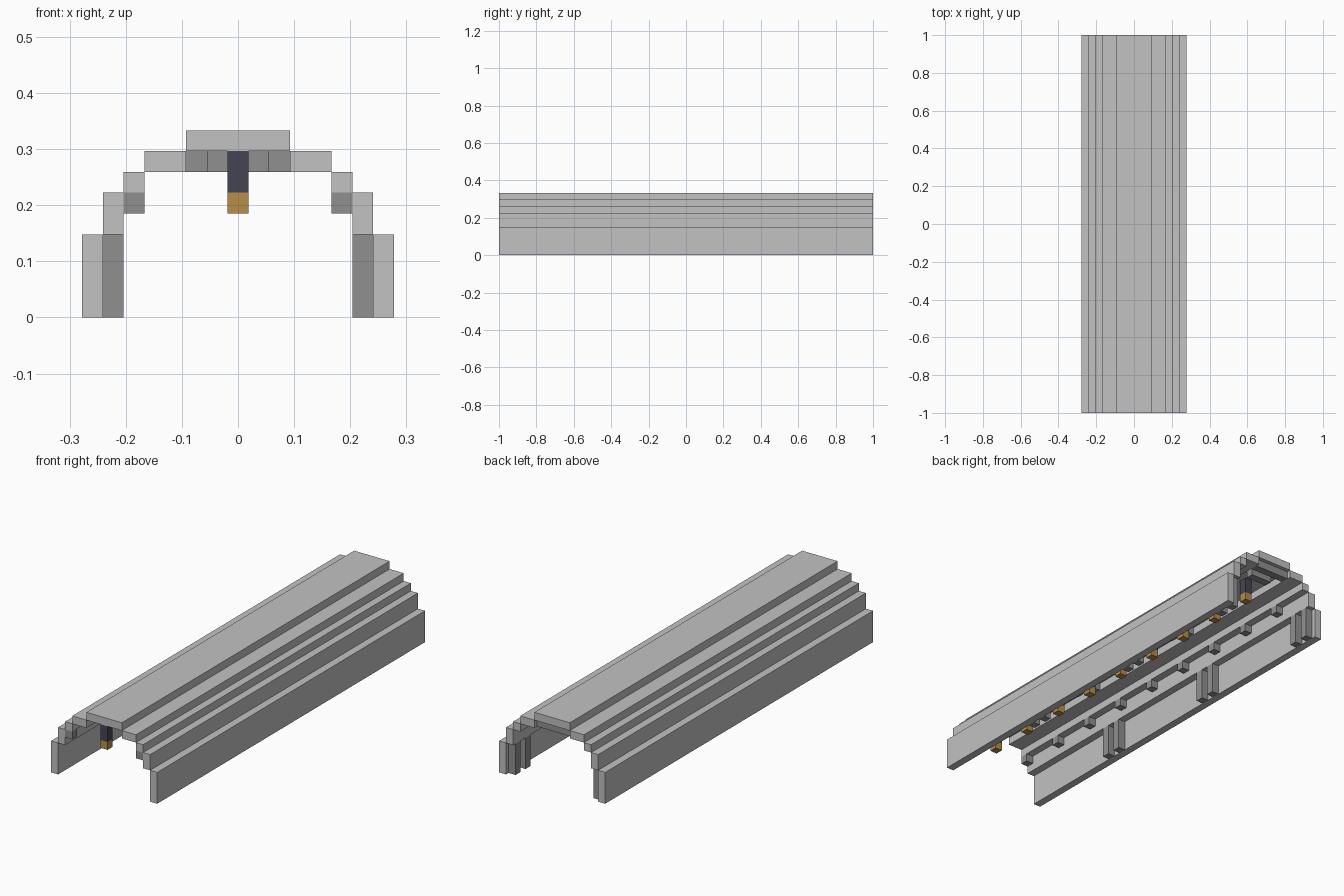
import bpy
import bmesh
from mathutils import Matrix, Vector

default = bpy.data.objects.get("Cube")
if default:
    bpy.data.objects.remove(default, do_unlink=True)

U = 1 / 27          # one block
HALF = 27           # half the length, in blocks


def material(name, rgb):
    m = bpy.data.materials.new(name)
    m.use_nodes = True
    m.diffuse_color = (*rgb, 1)
    m.node_tree.nodes["Principled BSDF"].inputs["Base Color"].default_value = (*rgb, 1)
    return m


shell = material("light grey shell", (0.54, 0.54, 0.54))
trim = material("mid grey trim", (0.28, 0.28, 0.28))
dark = material("dark slate", (0.06, 0.06, 0.09))
amber = material("amber lamp", (0.48, 0.27, 0.06))


def blocks(name, mat, x, z, rows, mirror=False):
    """Boxes with one x and z span, repeated for each y span, in block units."""
    bm = bmesh.new()
    sides = (1, -1) if mirror else (1,)
    for side in sides:
        for y in rows:
            lo = Vector((x[0], y[0], z[0])) * U
            hi = Vector((x[1], y[1], z[1])) * U
            mid = (lo + hi) / 2
            mid.x *= side
            bmesh.ops.create_cube(bm, size=1, matrix=Matrix.Translation(mid) @ Matrix.Diagonal((*(hi - lo), 1)))
    mesh = bpy.data.meshes.new(name)
    bm.to_mesh(mesh)
    bm.free()
    mesh.materials.append(mat)
    obj = bpy.data.objects.new(name, mesh)
    bpy.context.scene.collection.objects.link(obj)
    return obj


full = [(-HALF, HALF)]
modules = (-18, 0, 18)
lamp_rows = [(y, y + 1) for y in range(-HALF, HALF - 3, 6)]
near_ribs = [(m + 5.5, m + 6.5) for m in modules]
far_ribs = [(m + 7.5, m + 8.5) for m in modules]

# Stepped vault, from the floor to the crown
blocks("side_walls", shell, (6.5, 7.5), (0, 4), full, True)
blocks("shoulder_walls", shell, (5.5, 6.5), (4, 6), full, True)
blocks("upper_steps", shell, (4.5, 5.5), (6, 7), full, True)
blocks("ceiling_sides", shell, (2.5, 4.5), (7, 8), full, True)
blocks("crown_slab", shell, (-2.5, 2.5), (8, 9), full)

# Paired pillars and cross beams
blocks("wall_pillars", trim, (5.5, 6.5), (0, 4), near_ribs + far_ribs, True)
blocks("wide_ceiling_beams", trim, (-2.5, 2.5), (7, 8), far_ribs)
blocks("narrow_ceiling_beams", trim, (-1.5, 1.5), (7, 8), near_ribs)

# Brackets under the steps, and the hanging lamps
blocks("step_brackets", trim, (4.5, 5.5), (5, 6), lamp_rows, True)
blocks("lamp_stems", dark, (-0.5, 0.5), (6, 8), lamp_rows)
blocks("lamps", amber, (-0.5, 0.5), (5, 6), lamp_rows)
